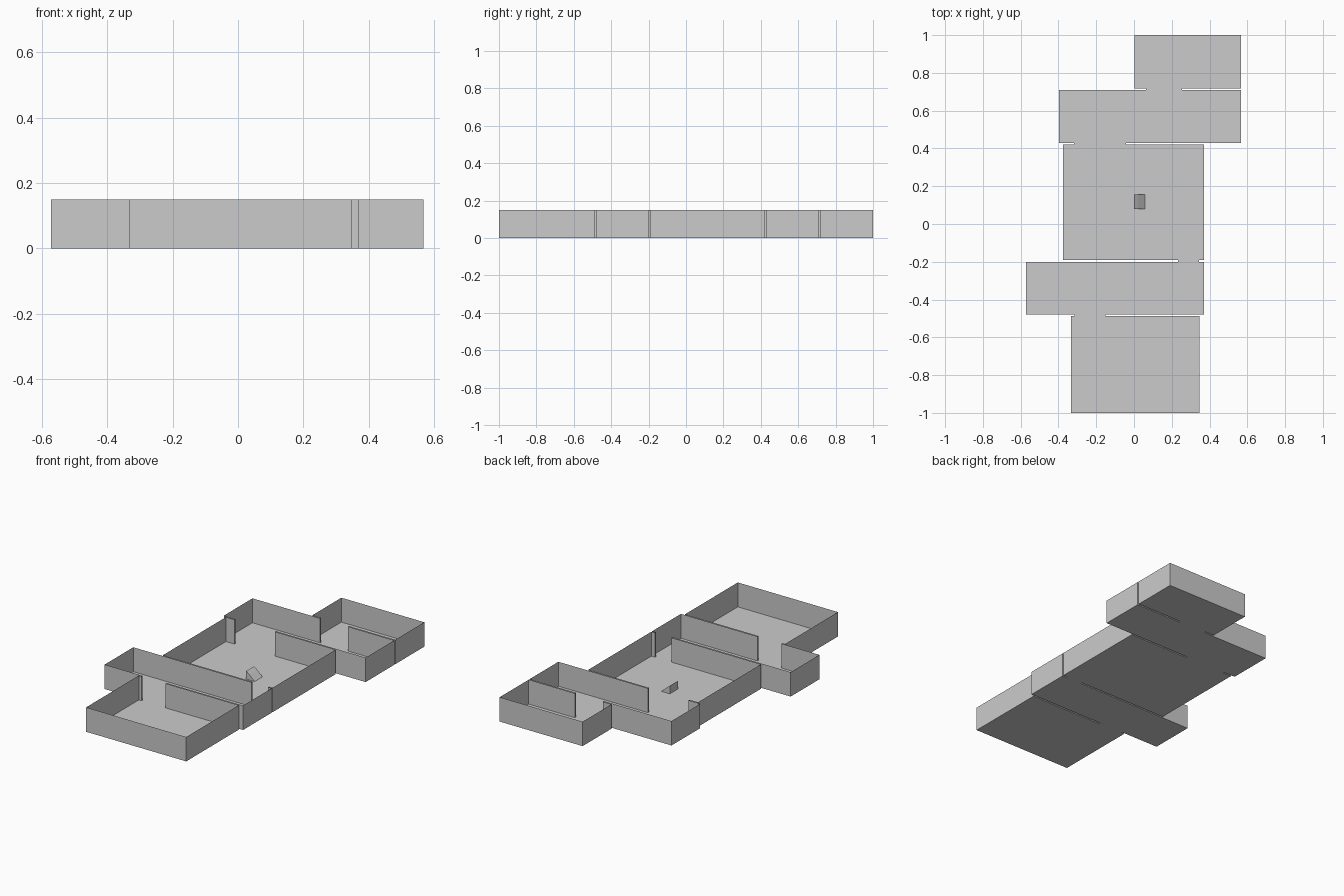
import bpy

if "Cube" in bpy.data.objects:
    bpy.data.objects.remove(bpy.data.objects["Cube"])

H = 0.15  # wall height

# name, x range, y range; rooms ordered front to back
ROOMS = [
    ("front_room", -0.333, 0.348, -1.0, -0.488),
    ("front_hall", -0.572, 0.37, -0.479, -0.2),
    ("middle_room", -0.377, 0.37, -0.191, 0.421),
    ("back_hall", -0.398, 0.567, 0.43, 0.709),
    ("back_room", 0.003, 0.567, 0.718, 1.0),
]
# doorway x range between each room and the next
DOORS = [(-0.315, -0.15), (0.233, 0.345), (-0.318, -0.042), (0.063, 0.253)]


def make_object(name, quads):
    verts, faces = [], []
    for q in quads:
        faces.append(range(len(verts), len(verts) + len(q)))
        verts.extend(q)
    mesh = bpy.data.meshes.new(name)
    mesh.from_pydata(verts, [], [list(f) for f in faces])
    obj = bpy.data.objects.new(name, mesh)
    bpy.context.collection.objects.link(obj)


def wall(a, b):
    """Upright sheet over the floor segment a-b."""
    return [(*a, 0), (*b, 0), (*b, H), (*a, H)]


def floor(x0, x1, y0, y1):
    return [(x0, y0, 0), (x1, y0, 0), (x1, y1, 0), (x0, y1, 0)]


def cross_wall(x0, x1, y, door):
    """Wall along x, split by a full-height doorway."""
    if door is None:
        return [wall((x0, y), (x1, y))]
    return [wall((x0, y), (door[0], y)), wall((door[1], y), (x1, y))]


# Rooms: floor, two side walls, front and back walls with doorways
for i, (name, x0, x1, y0, y1) in enumerate(ROOMS):
    front = DOORS[i - 1] if i > 0 else None
    back = DOORS[i] if i < len(DOORS) else None
    quads = [floor(x0, x1, y0, y1), wall((x0, y1), (x0, y0)), wall((x1, y0), (x1, y1))]
    quads += cross_wall(x0, x1, y0, front) + cross_wall(x0, x1, y1, back)
    make_object(name, quads)

# Doorways: threshold and two jambs across the gap between rooms
for i, (a, b) in enumerate(DOORS):
    y0, y1 = ROOMS[i][4], ROOMS[i + 1][3]
    make_object(f"doorway_{i + 1}", [floor(a, b, y0, y1),
                                     wall((a, y0), (a, y1)), wall((b, y0), (b, y1))])

# Small ramp in the middle room
profile = [(0.0, 0.0), (0.057, 0.0), (0.02, 0.034), (0.0, 0.05)]
ya, yb = 0.08, 0.157
ramp = [[(x, ya, z) for x, z in profile], [(x, yb, z) for x, z in reversed(profile)]]
for (xa, za), (xb, zb) in zip(profile, profile[1:] + profile[:1]):
    ramp.append([(xb, ya, zb), (xa, ya, za), (xa, yb, za), (xb, yb, zb)])
make_object("ramp", ramp)
